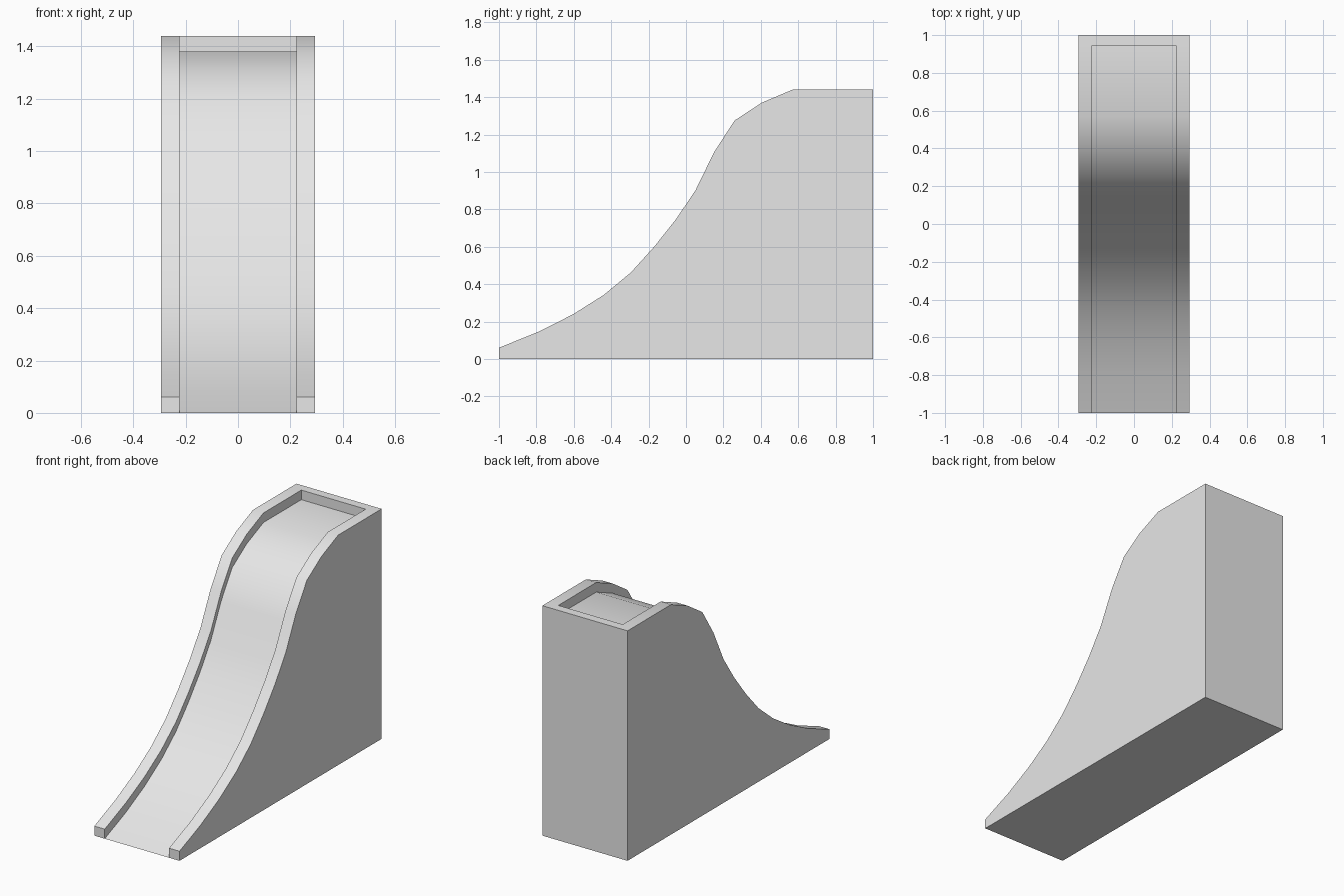
import bpy, bmesh, math

cube = bpy.data.objects.get("Cube")
if cube:
    bpy.data.objects.remove(cube)

# Dimensions
OUTER, INNER, DEPTH = 0.295, 0.223, 0.06
BACK, POCKET_END = 1.0, 0.945

# Rim curve as (y, z), from the foot up to the platform
curve = [(-1, 0.06), (-0.79, 0.145), (-0.605, 0.238), (-0.44, 0.342),
         (-0.295, 0.462), (-0.17, 0.6), (-0.055, 0.745), (0.05, 0.9),
         (0.15, 1.105), (0.26, 1.275), (0.405, 1.37), (0.57, 1.44),
         (POCKET_END, 1.44)]

grey = bpy.data.materials.new("light_grey")
grey.use_nodes = True
colour = (0.8, 0.8, 0.8, 1)
grey.diffuse_color = colour
grey.node_tree.nodes["Principled BSDF"].inputs["Base Color"].default_value = colour

bm = bmesh.new()


def section(y, z):
    """Channel cross-section: rim, wall, bed, wall, rim."""
    shape = [(-OUTER, z), (-INNER, z), (-INNER, z - DEPTH),
             (INNER, z - DEPTH), (INNER, z), (OUTER, z)]
    return [bm.verts.new((x, y, h)) for x, h in shape]


# Rims, inner walls and sliding bed
rows = [section(y, z) for y, z in curve]
for a, b in zip(rows, rows[1:]):
    for i in range(5):
        bm.faces.new((a[i], a[i + 1], b[i + 1], b[i]))

# Back rim and the pocket's end wall
foot, end = rows[0], rows[-1]
top_z = curve[-1][1]
back_l, back_r, base_bl, base_br, base_fl, base_fr = [
    bm.verts.new(p) for p in (
        (-OUTER, BACK, top_z), (OUTER, BACK, top_z),
        (-OUTER, BACK, 0), (OUTER, BACK, 0),
        (-OUTER, -1, 0), (OUTER, -1, 0))]
bm.faces.new((end[0], end[1], end[4], end[5], back_r, back_l))
bm.faces.new(end[1:5])

# Outer sides, back, underside and the two rim ends at the foot
bm.faces.new([r[0] for r in rows] + [back_l, base_bl, base_fl])
bm.faces.new([r[5] for r in rows] + [back_r, base_br, base_fr])
bm.faces.new((back_l, back_r, base_br, base_bl))
bm.faces.new((base_fl, foot[2], foot[3], base_fr, base_br, base_bl))
bm.faces.new((base_fl, foot[2], foot[1], foot[0]))
bm.faces.new((base_fr, foot[3], foot[4], foot[5]))
bmesh.ops.recalc_face_normals(bm, faces=bm.faces)

mesh = bpy.data.meshes.new("slide")
bm.to_mesh(mesh)
bm.free()
mesh.materials.append(grey)
slide = bpy.data.objects.new("slide", mesh)
bpy.context.collection.objects.link(slide)

# Smooth the curve, keep the corners crisp
bpy.ops.object.select_all(action="DESELECT")
slide.select_set(True)
bpy.context.view_layer.objects.active = slide
bpy.ops.object.shade_smooth_by_angle(angle=math.radians(30))
